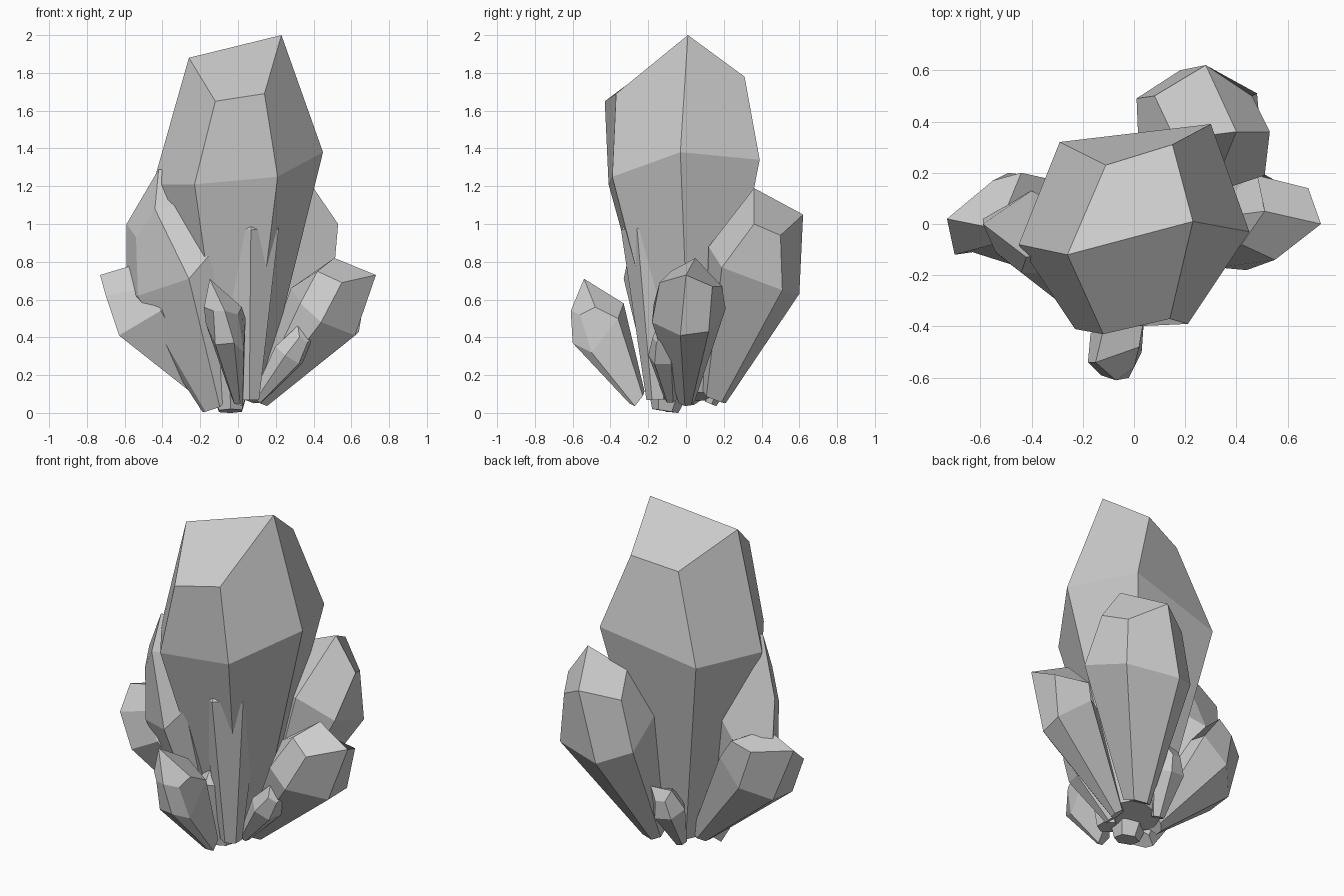
import bpy
import bmesh
from math import cos, sin, radians
from mathutils import Vector

cube = bpy.data.objects.get("Cube")
if cube:
    bpy.data.objects.remove(cube, do_unlink=True)

# One plain grey stone for every crystal
STONE = (0.6, 0.6, 0.6, 1.0)
stone = bpy.data.materials.new("grey_stone")
stone.use_nodes = True
stone.diffuse_color = STONE
shader = next(n for n in stone.node_tree.nodes if n.type == "BSDF_PRINCIPLED")
shader.inputs["Base Color"].default_value = STONE


def loft(name, rings):
    """Join six-sided rings from foot to tip; the tip is a roof with a ridge."""
    bm = bmesh.new()
    loops = [[bm.verts.new(p) for p in ring] for ring in rings]
    for low, high in zip(loops, loops[1:]):
        for i in range(len(low)):
            j = (i + 1) % len(low)
            bm.faces.new((low[i], low[j], high[j], high[i]))
    bm.faces.new(loops[0][::-1])
    tip = loops[-1]
    bm.faces.new(tip[:4])
    bm.faces.new(tip[3:] + tip[:1])
    bmesh.ops.recalc_face_normals(bm, faces=bm.faces[:])
    mesh = bpy.data.meshes.new(name)
    bm.to_mesh(mesh)
    bm.free()
    mesh.materials.append(stone)
    obj = bpy.data.objects.new(name, mesh)
    bpy.context.collection.objects.link(obj)


def cut_crystal(name, foot, taper, shoulder, tip):
    """Irregular crystal: the foot is the shoulder ring shrunk around a point."""
    shoulder = [Vector(p) for p in shoulder]
    middle = sum(shoulder, Vector()) / len(shoulder)
    base = [Vector(foot) + (p - middle) * taper for p in shoulder]
    loft(name, [base, shoulder, tip])


def regular_crystal(name, foot, top, radius, spin, waist=0.62):
    """Regular crystal along the line from foot to top."""
    foot, axis = Vector(foot), Vector(top) - Vector(foot)
    turn = Vector((0, 0, 1)).rotation_difference(axis)
    length = axis.length

    def ring(scale, heights):
        points = []
        for i, h in enumerate(heights):
            a = radians(spin + 60 * i)
            local = Vector((cos(a) * radius * scale, sin(a) * radius * scale, h * length))
            points.append(foot + turn @ local)
        return points

    loft(name, [
        ring(0.35, [0] * 6),
        ring(1.0, [waist] * 6),
        ring(0.6, [1.02, 0.87, 0.87, 0.96, 0.87, 0.87]),
    ])


# Large central crystal
cut_crystal(
    "main_crystal", (0, .02, .08), .3,
    [(.45, -.03, 1.38), (.3, .39, 1.34), (-.29, .32, 1.22),
     (-.45, -.08, 1.21), (-.23, -.41, 1.21), (.21, -.39, 1.25)],
    [(.23, .01, 2), (.15, .31, 1.78), (-.11, .23, 1.72),
     (-.26, -.12, 1.88), (-.12, -.43, 1.65), (.14, -.37, 1.69)])

# Broad crystal leaning to the back left
cut_crystal(
    "back_crystal", (.1, .15, .08), .25,
    [(.3, .12, .88), (.51, .19, .77), (.48, .51, .65),
     (.18, .6, .63), (.01, .49, .7), (.02, .25, .85)],
    [(.4, .36, 1.19), (.53, .36, 1), (.46, .5, .94),
     (.28, .62, 1.05), (.08, .5, 1), (.16, .33, 1.1)])

# Crystal leaning to the left
cut_crystal(
    "left_crystal", (.12, 0, .06), .22,
    [(.28, .02, .66), (.33, -.17, .58), (.44, -.18, .48),
     (.62, -.03, .41), (.64, .12, .43), (.48, .21, .55)],
    [(.51, .05, .82), (.42, -.08, .75), (.55, -.14, .69),
     (.73, 0, .73), (.68, .14, .67), (.48, .19, .67)])

# Crystal leaning to the right
cut_crystal(
    "right_crystal", (-.12, .03, .07), .25,
    [(-.62, .06, .42), (-.63, -.11, .41), (-.41, -.18, .54),
     (-.3, -.05, .66), (-.35, .18, .65), (-.49, .2, .51)],
    [(-.73, .02, .73), (-.7, -.12, .62), (-.55, -.08, .65),
     (-.53, -.02, .79), (-.44, .2, .78), (-.55, .17, .73)])

# Tall blade against the right side of the main crystal
cut_crystal(
    "right_blade_crystal", (-.12, -.1, .04), .28,
    [(-.4, .13, .75), (-.59, .03, .62), (-.53, -.12, .62),
     (-.26, -.33, .71), (-.14, -.3, .85), (-.15, 0, .9)],
    [(-.42, -.13, 1.29), (-.59, 0, 1), (-.54, -.11, .93),
     (-.44, -.19, 1.08), (-.2, -.2, 1.12), (-.2, -.08, 1.25)])

# Short crystal leaning forward
cut_crystal(
    "front_crystal", (0, -.26, .07), .3,
    [(-.1, -.33, .58), (-.17, -.43, .47), (-.12, -.57, .36),
     (-.02, -.6, .37), (.03, -.5, .32), (.04, -.36, .5)],
    [(-.15, -.54, .71), (-.18, -.54, .56), (-.13, -.59, .54),
     (-.07, -.61, .54), (0, -.56, .52), (.02, -.48, .56)])

# Smaller regular crystals, partly sunk into the large ones
regular_crystal("front_centre_crystal", (.06, -.15, .07), (.07, -.18, 1.2), .17, 30, .8)
regular_crystal("small_left_crystal", (.1, -.08, .07), (.37, -.13, .45), .09, 20)
regular_crystal("small_back_crystal", (-.06, .13, .05), (-.03, .28, .42), .1, 10)
regular_crystal("foot_crystal", (-.04, -.11, .01), (-.05, -.02, .6), .2, 30)
